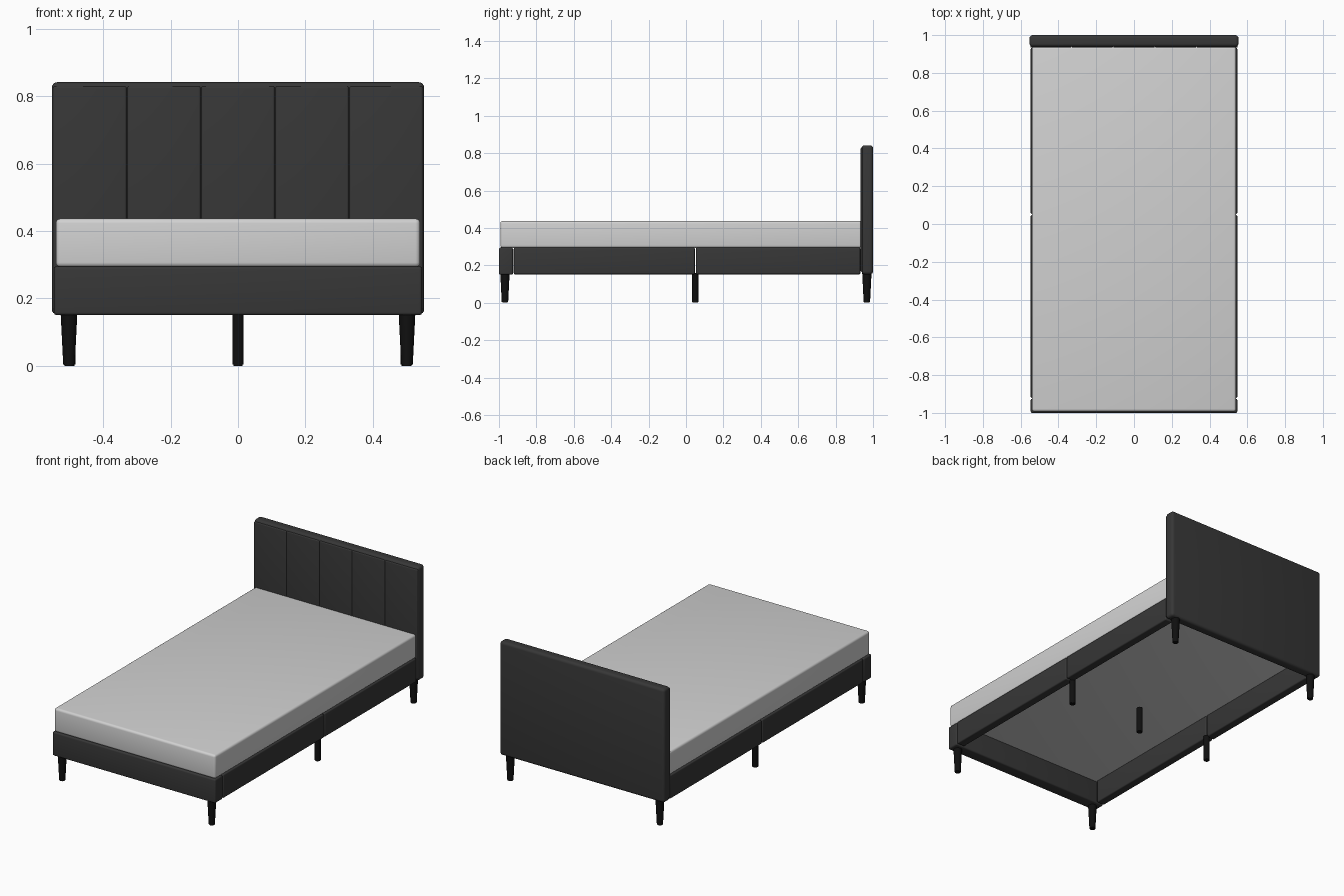
import bpy
import bmesh
import math

cube = bpy.data.objects.get("Cube")
if cube:
    bpy.data.objects.remove(cube, do_unlink=True)


def material(name, value):
    mat = bpy.data.materials.new(name)
    mat.use_nodes = True
    colour = (value, value, value, 1)
    mat.diffuse_color = colour
    bsdf = mat.node_tree.nodes["Principled BSDF"]
    bsdf.inputs["Base Color"].default_value = colour
    bsdf.inputs["Roughness"].default_value = 0.8
    return mat


FABRIC = material("charcoal_fabric", 0.038)
SHEET = material("pale_grey_sheet", 0.64)
WOOD = material("black_wood", 0.005)


def finish(name, bm, mat):
    mesh = bpy.data.meshes.new(name)
    bm.to_mesh(mesh)
    bm.free()
    obj = bpy.data.objects.new(name, mesh)
    bpy.context.collection.objects.link(obj)
    mesh.materials.append(mat)
    bpy.ops.object.select_all(action="DESELECT")
    obj.select_set(True)
    bpy.context.view_layer.objects.active = obj
    bpy.ops.object.shade_smooth_by_angle(angle=math.radians(40))
    return obj


def soft_box(name, x, y, z, radius, mat):
    """Rounded box from (min, max) ranges on each axis."""
    bm = bmesh.new()
    bmesh.ops.create_cube(bm, size=1)
    for v in bm.verts:
        v.co = [lo if c < 0 else hi for c, (lo, hi) in zip(v.co, (x, y, z))]
    bmesh.ops.bevel(bm, geom=bm.edges[:], offset=radius, segments=4,
                    profile=0.5, affect="EDGES")
    return finish(name, bm, mat)


def leg(name, x, y, foot_radius, top_radius):
    height = 0.16
    bm = bmesh.new()
    bmesh.ops.create_cone(bm, cap_ends=True, segments=20, radius1=foot_radius,
                          radius2=top_radius, depth=height)
    bmesh.ops.translate(bm, vec=(x, y, height / 2), verts=bm.verts)
    rim = [e for e in bm.edges if all(v.co.z < height / 2 for v in e.verts)]
    bmesh.ops.bevel(bm, geom=rim, offset=0.003, segments=2, affect="EDGES")
    return finish(name, bm, WOOD)


# Mattress
soft_box("mattress", (-0.541, 0.541), (-0.993, 0.94), (0.293, 0.437), 0.014, SHEET)

# Headboard: upholstered slab with padded vertical channels
soft_box("headboard", (-0.553, 0.553), (0.939, 1), (0.152, 0.842), 0.016, FABRIC)
for i in range(5):
    centre = (i - 2) * 0.22
    soft_box(f"headboard_channel_{i + 1}", (centre - 0.109, centre + 0.109),
             (0.934, 0.96), (0.165, 0.83), 0.006, FABRIC)

# Foot rail and split side rails
soft_box("foot_rail", (-0.547, 0.547), (-1, -0.925), (0.15, 0.295), 0.009, FABRIC)
for side, name in ((1, "left"), (-1, "right")):
    x = sorted((side * 0.495, side * 0.547))
    soft_box(f"{name}_rail_front", x, (-0.921, 0.047), (0.152, 0.295), 0.007, FABRIC)
    soft_box(f"{name}_rail_back", x, (0.053, 0.932), (0.152, 0.295), 0.007, FABRIC)

    # Tapered corner legs and straight middle leg
    leg(f"{name}_front_leg", side * 0.502, -0.968, 0.017, 0.025)
    leg(f"{name}_back_leg", side * 0.502, 0.967, 0.017, 0.025)
    leg(f"{name}_middle_leg", side * 0.5, 0.05, 0.017, 0.017)
leg("centre_leg", 0, 0.05, 0.017, 0.017)
